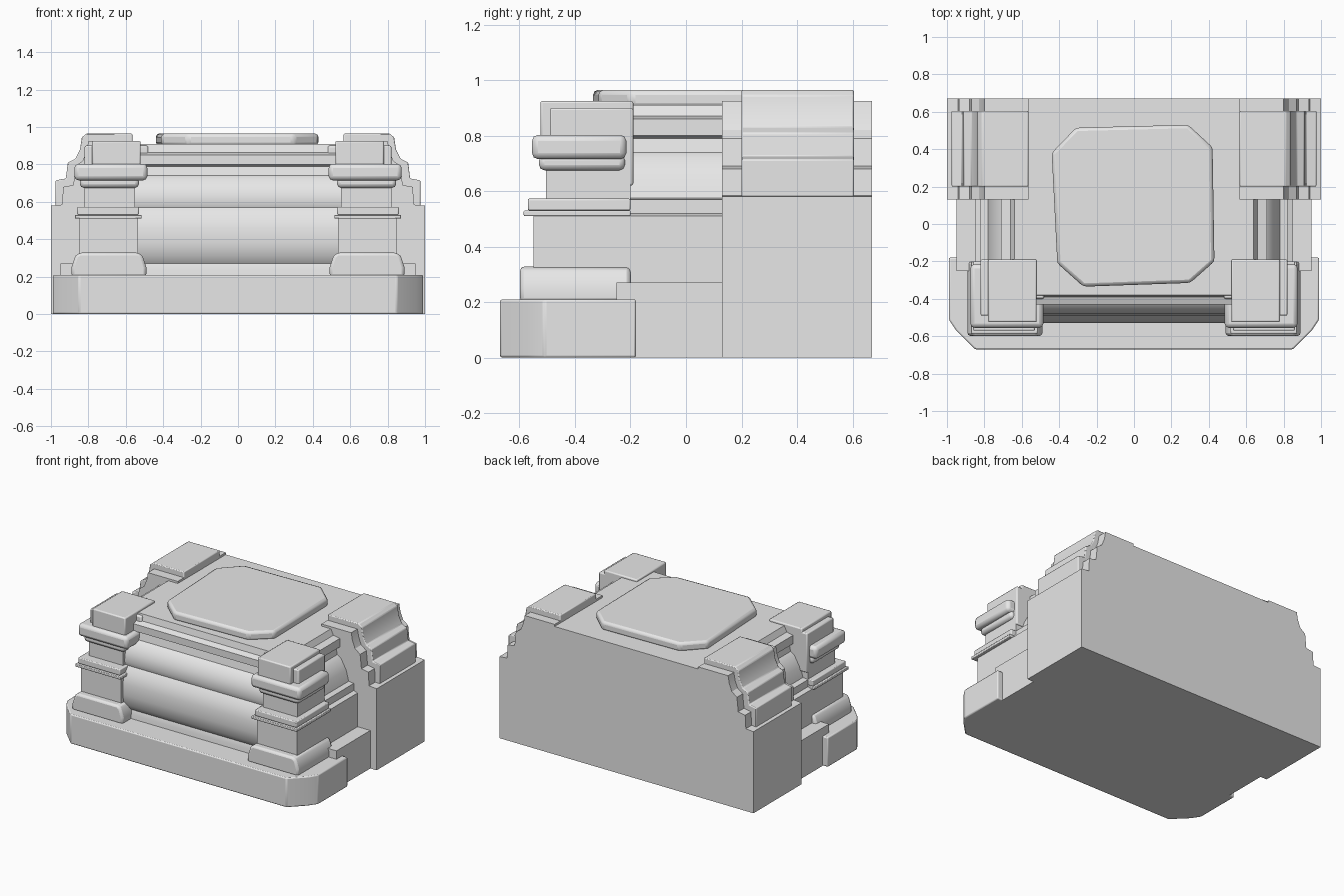
import bpy, bmesh, math

if "Cube" in bpy.data.objects:
    bpy.data.objects.remove(bpy.data.objects["Cube"], do_unlink=True)

stone = bpy.data.materials.new("grey stone")
stone.use_nodes = True
GREY = (0.8, 0.8, 0.8, 1)
stone.diffuse_color = GREY
stone.node_tree.nodes["Principled BSDF"].inputs["Base Color"].default_value = GREY


def prism(name, outline, axis, lo, hi, bevel=0.0):
    """Extrude a 2D outline along an axis; the other two axes keep their order."""
    bm = bmesh.new()

    def place(p, t):
        v = list(p)
        v.insert("xyz".index(axis), t)
        return v
    rings = [[bm.verts.new(place(p, t)) for p in outline] for t in (lo, hi)]
    n = len(outline)
    for ring in rings:
        bm.faces.new(ring)
    for i in range(n):
        j = (i + 1) % n
        bm.faces.new((rings[0][i], rings[0][j], rings[1][j], rings[1][i]))
    bmesh.ops.recalc_face_normals(bm, faces=bm.faces)
    mesh = bpy.data.meshes.new(name)
    bm.to_mesh(mesh)
    bm.free()
    obj = bpy.data.objects.new(name, mesh)
    bpy.context.collection.objects.link(obj)
    mesh.materials.append(stone)
    if bevel:
        mod = obj.modifiers.new("soft edges", "BEVEL")
        mod.width, mod.segments = bevel, 2
        mod.limit_method, mod.angle_limit = "ANGLE", math.radians(30)
    bpy.ops.object.select_all(action="DESELECT")
    bpy.context.view_layer.objects.active = obj
    obj.select_set(True)
    bpy.ops.object.shade_smooth_by_angle(angle=math.radians(30))
    return obj


def box(name, x, y, z, bevel=0.0):
    outline = [(x[0], y[0]), (x[1], y[0]), (x[1], y[1]), (x[0], y[1])]
    return prism(name, outline, "z", z[0], z[1], bevel)


def mirrored(points):
    """Close a right-hand profile with its mirror image."""
    return points + [(-a, b) for a, b in reversed(points)]


# Base: chamfered front plinth and narrower raised step behind it
prism("front_plinth", mirrored([(0.85, -0.67), (0.95, -0.57), (0.99, -0.51), (0.99, -0.18)]),
      "z", 0, 0.21, 0.008)
box("middle_plinth", (-0.95, 0.95), (-0.25, 0.2), (0, 0.27))

# Core: moulded front and moulded flanks
front_profile = [(0.2, 0.1), (-0.5, 0.1), (-0.5, 0.24), (-0.49, 0.27), (-0.52, 0.31),
                 (-0.53, 0.38), (-0.53, 0.46), (-0.51, 0.53), (-0.48, 0.57),
                 (-0.49, 0.6), (-0.48, 0.66), (-0.45, 0.72), (-0.42, 0.74),
                 (-0.41, 0.79), (-0.43, 0.8), (-0.43, 0.85), (-0.39, 0.865),
                 (-0.38, 0.91), (0.2, 0.91)]
prism("core_front", front_profile, "x", -0.6, 0.6)
side_profile = [(0.85, 0.2), (0.85, 0.51), (0.82, 0.52), (0.82, 0.57), (0.78, 0.575),
                (0.76, 0.65), (0.72, 0.72), (0.69, 0.74), (0.68, 0.79), (0.71, 0.8),
                (0.71, 0.86), (0.66, 0.87), (0.64, 0.91)]
prism("core_flanks", mirrored(side_profile), "y", -0.3, 0.2)
box("rear_wall", (-0.6, 0.6), (0.13, 0.67), (0, 0.91))

# Low cushion on the roof, slightly askew
prism("roof_panel", [(-0.44, 0.38), (-0.31, 0.515), (0.29, 0.53), (0.42, 0.41),
                     (0.43, -0.2), (0.3, -0.315), (-0.27, -0.335), (-0.41, -0.21)],
      "z", 0.9, 0.965, 0.018)

# Stacked layers of a front pillar: x range, front y, back y, z range, bevel
PILLAR = [
    ("shaft", (0.535, 0.85), -0.55, -0.2, (0.3, 0.52), 0),
    ("ring_lip", (0.515, 0.872), -0.585, -0.2, (0.51, 0.53), 0.004),
    ("ring", (0.53, 0.86), -0.57, -0.2, (0.53, 0.573), 0.006),
    ("neck", (0.55, 0.82), -0.505, -0.2, (0.57, 0.7), 0),
    ("capital_underside", (0.53, 0.845), -0.53, -0.22, (0.675, 0.73), 0.02),
    ("capital", (0.485, 0.875), -0.555, -0.215, (0.715, 0.803), 0.022),
    ("wing", (0.48, 0.82), -0.4, -0.19, (0.69, 0.9), 0.01),
    ("outer_wing", (0.6, 0.82), -0.49, -0.19, (0.62, 0.9), 0.008),
    ("cap_block", (0.52, 0.78), -0.525, -0.19, (0.79, 0.925), 0.008),
]

# Stepped rear buttress and its prouder crest
BUTTRESS = [(0.565, 0), (1, 0), (1, 0.58), (0.94, 0.585), (0.935, 0.68), (0.88, 0.69),
            (0.87, 0.79), (0.83, 0.82), (0.81, 0.87), (0.8, 0.925), (0.565, 0.925)]
CREST = [(0.565, 0.5), (0.975, 0.5), (0.975, 0.715), (0.92, 0.725), (0.91, 0.81),
         (0.87, 0.83), (0.845, 0.88), (0.835, 0.945), (0.81, 0.965), (0.565, 0.965)]

for side, s in (("left", 1), ("right", -1)):
    # Pillar foot with a sloped shoulder
    foot = [(0.49, 0.2), (0.49, 0.25), (0.51, 0.31), (0.53, 0.328),
            (0.85, 0.328), (0.87, 0.31), (0.89, 0.25), (0.89, 0.2)]
    prism(f"{side}_pillar_foot", [(s * x, z) for x, z in foot], "y", -0.598, -0.2, 0.015)
    for part, x, y0, y1, z, bevel in PILLAR:
        box(f"{side}_pillar_{part}", sorted(s * v for v in x), (y0, y1), z, bevel)
    prism(f"{side}_buttress", [(s * x, z) for x, z in BUTTRESS], "y", 0.13, 0.67)
    prism(f"{side}_buttress_crest", [(s * x, z) for x, z in CREST], "y", 0.2, 0.605, 0.006)
